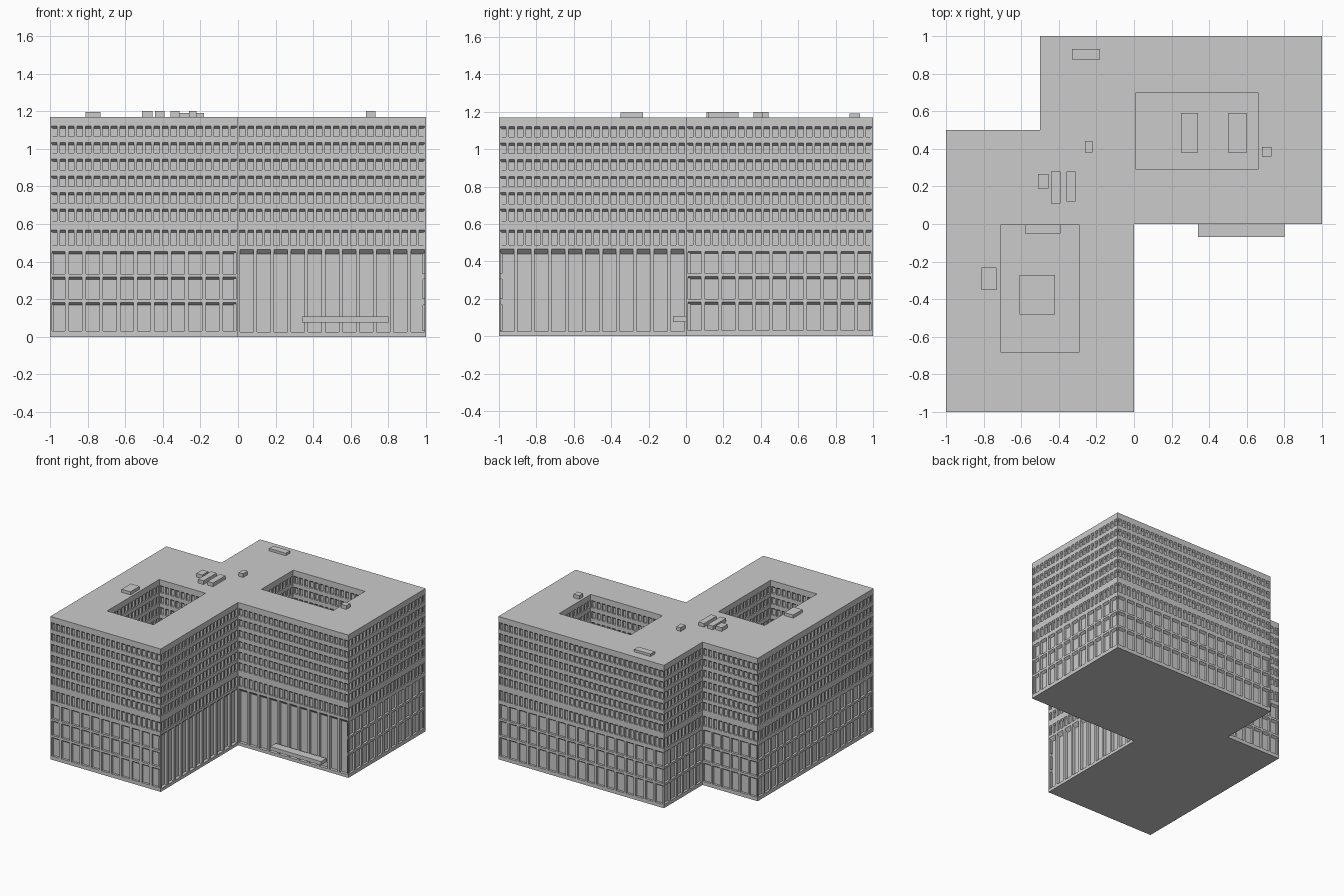
import bpy, bmesh
from mathutils import Vector

cube = bpy.data.objects.get("Cube")
if cube:
    bpy.data.objects.remove(cube)

ROOF, COURT = 1.17, 0.47
FINE, WIDE = 0.0455, 0.0909      # window spacing of upper and lower floors

stone = bpy.data.materials.new("light_grey_stone")
stone.use_nodes = True
GREY = (0.6, 0.6, 0.6, 1)
stone.diffuse_color = GREY
stone.node_tree.nodes["Principled BSDF"].inputs["Base Color"].default_value = GREY

# Window rows: sill, head, sloped soffit height, spacing, window width, depth
UPPER = [(top - h, top, 0.013, FINE, 0.03, 0.015)
         for top, h in [(0.567, 0.08), (0.68, 0.063), (0.768, 0.06), (0.855, 0.055),
                        (0.945, 0.057), (1.033, 0.055), (1.122, 0.057)]]
OFFICE = [(bottom, top, 0.013, WIDE, 0.07, 0.018)
          for bottom, top in [(0.03, 0.182), (0.2, 0.318), (0.335, 0.454)]]
LOBBY = [(0.025, 0.465, 0.025, WIDE, 0.072, 0.025)]


def finish(name, bm):
    mesh = bpy.data.meshes.new(name)
    bm.to_mesh(mesh)
    bm.free()
    mesh.materials.append(stone)
    obj = bpy.data.objects.new(name, mesh)
    bpy.context.collection.objects.link(obj)
    return obj


def quad(bm, *points):
    bm.faces.new([bm.verts.new(p) for p in points])


def wall(bm, start, end, base, rows):
    """Wall with recessed windows; its outside is right of start -> end."""
    a = Vector((*start, 0))
    span = Vector((*end, 0)) - a
    length = span.length
    u = span.normalized()
    out = u.cross(Vector((0, 0, 1)))

    def at(s, z, depth=0):
        return a + u * s - out * depth + Vector((0, 0, z))

    def panel(s0, s1, z0, z1, d=0):
        quad(bm, at(s0, z0, d), at(s1, z0, d), at(s1, z1, d), at(s0, z1, d))

    z = base
    for low, high, slope, pitch, width, depth in rows:
        panel(0, length, z, low)
        count = round(length / pitch)
        step = length / count
        edge = 0
        for i in range(count):
            l = (i + 0.5) * step - width / 2
            r = l + width
            panel(edge, l, low, high)
            outer = [at(l, low), at(r, low), at(r, high), at(l, high)]
            inner = [at(l, low, depth), at(r, low, depth),
                     at(r, high - slope, depth), at(l, high - slope, depth)]
            quad(bm, *inner)
            for k in range(4):
                n = (k + 1) % 4
                quad(bm, outer[k], outer[n], inner[n], inner[k])
            edge = r
        panel(edge, length, low, high)
        z = high
    panel(0, length, z, ROOF)


def box(name, x0, x1, y0, y1, z0, z1):
    bm = bmesh.new()
    bmesh.ops.create_cube(bm, size=1)
    for v in bm.verts:
        v.co = ((x0 + x1) / 2 + v.co.x * (x1 - x0),
                (y0 + y1) / 2 + v.co.y * (y1 - y0),
                (z0 + z1) / 2 + v.co.z * (z1 - z0))
    return finish(name, bm)


# Outer walls, counter-clockwise around the footprint
plan = [(-1, -1), (0, -1), (0, 0), (1, 0), (1, 1), (-0.5, 1), (-0.5, 0.5), (-1, 0.5)]
bm = bmesh.new()
for i, p in enumerate(plan):
    lower = LOBBY if i in (1, 2) else OFFICE
    wall(bm, p, plan[(i + 1) % len(plan)], 0, lower + UPPER)
finish("outer_walls", bm)

# Courtyards: windowed walls facing inward and a floor
courts = {"rear_courtyard": (0.01, 0.66, 0.29, 0.70),
          "front_courtyard": (-0.71, -0.29, -0.68, -0.005)}
for name, (x0, x1, y0, y1) in courts.items():
    bm = bmesh.new()
    ring = [(x0, y0), (x0, y1), (x1, y1), (x1, y0)]
    for i, p in enumerate(ring):
        wall(bm, p, ring[(i + 1) % 4], COURT, UPPER)
    quad(bm, *[(x, y, COURT) for x, y in reversed(ring)])
    finish(name, bm)


def inside(x, y, x0, x1, y0, y1):
    return x0 < x < x1 and y0 < y < y1


def deck(name, z, holes, up):
    """Flat slab over the footprint, leaving the given holes open."""
    bm = bmesh.new()
    xs = sorted({p[0] for p in plan} | {x for h in holes for x in h[:2]})
    ys = sorted({p[1] for p in plan} | {y for h in holes for y in h[2:]})
    for x0, x1 in zip(xs, xs[1:]):
        for y0, y1 in zip(ys, ys[1:]):
            c = ((x0 + x1) / 2, (y0 + y1) / 2)
            solid = inside(*c, -1, 0, -1, 0.5) or inside(*c, -0.5, 1, 0, 1)
            if solid and not any(inside(*c, *h) for h in holes):
                pts = [(x0, y0, z), (x1, y0, z), (x1, y1, z), (x0, y1, z)]
                quad(bm, *(pts if up else pts[::-1]))
    bmesh.ops.remove_doubles(bm, verts=bm.verts, dist=0.0001)
    finish(name, bm)


deck("roof", ROOF, list(courts.values()), True)
deck("underside", 0, [], False)

# Entrance canopy
box("entrance_canopy", 0.34, 0.80, -0.07, 0.0, 0.077, 0.107)

# Rooftop equipment
units = [(-0.33, -0.18, 0.875, 0.93, 1.19), (-0.26, -0.22, 0.38, 0.44, 1.2),
         (-0.51, -0.455, 0.19, 0.265, 1.2), (-0.44, -0.39, 0.11, 0.28, 1.2),
         (-0.36, -0.31, 0.12, 0.28, 1.2), (-0.81, -0.73, -0.35, -0.23, 1.195),
         (0.68, 0.73, 0.36, 0.41, 1.2)]
for i, (x0, x1, y0, y1, top) in enumerate(units):
    box(f"roof_unit_{i + 1}", x0, x1, y0, y1, ROOF, top)

# Skylights on the courtyard floors
skylights = [(0.25, 0.34, 0.38, 0.59), (0.50, 0.60, 0.38, 0.59),
             (-0.61, -0.42, -0.48, -0.27), (-0.58, -0.39, -0.05, -0.005)]
for i, s in enumerate(skylights):
    box(f"courtyard_skylight_{i + 1}", *s, COURT, COURT + 0.04)
